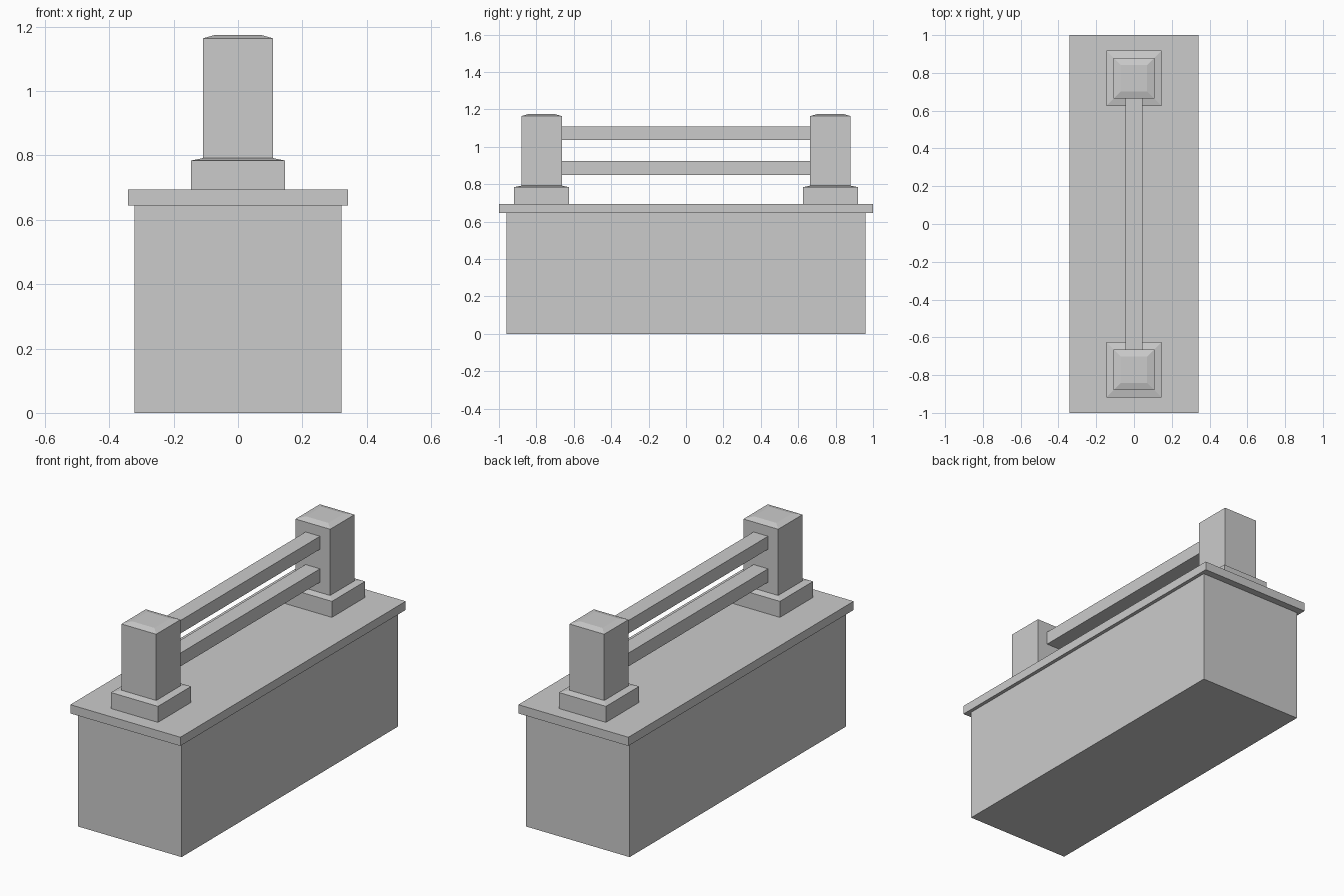
import bpy, bmesh

if "Cube" in bpy.data.objects:
    bpy.data.objects.remove(bpy.data.objects["Cube"])


def tapered_block(name, cx, cy, levels):
    """Rectangular block lofted through (half_x, half_y, z) levels, bottom to top."""
    bm = bmesh.new()
    rings = []
    for hx, hy, z in levels:
        rings.append([bm.verts.new((cx + sx * hx, cy + sy * hy, z))
                      for sx, sy in ((-1, -1), (1, -1), (1, 1), (-1, 1))])
    for low, high in zip(rings, rings[1:]):
        for i in range(4):
            j = (i + 1) % 4
            bm.faces.new((low[i], low[j], high[j], high[i]))
    bm.faces.new(rings[0][::-1])
    bm.faces.new(rings[-1])
    mesh = bpy.data.meshes.new(name)
    bm.to_mesh(mesh)
    bm.free()
    obj = bpy.data.objects.new(name, mesh)
    bpy.context.collection.objects.link(obj)
    return obj


# Wall body and overhanging cap slab
tapered_block("wall_base", 0, 0, [(0.322, 0.96, 0), (0.322, 0.96, 0.645)])
tapered_block("cap_slab", 0, 0, [(0.342, 1.0, 0.645), (0.342, 1.0, 0.694)])

# Posts with sloped plinths and bevelled tops, one at each end
for side, y in (("front", -0.772), ("back", 0.772)):
    tapered_block(side + "_plinth", 0, y,
                  [(0.146, 0.147, 0.694), (0.146, 0.147, 0.784), (0.108, 0.108, 0.792)])
    tapered_block(side + "_post", 0, y,
                  [(0.108, 0.108, 0.784), (0.108, 0.108, 1.164), (0.07, 0.07, 1.175)])

# Two horizontal rails between the posts
for name, low, high in (("lower_rail", 0.85, 0.925), ("upper_rail", 1.035, 1.108)):
    tapered_block(name, 0, 0, [(0.045, 0.67, low), (0.045, 0.67, high)])
